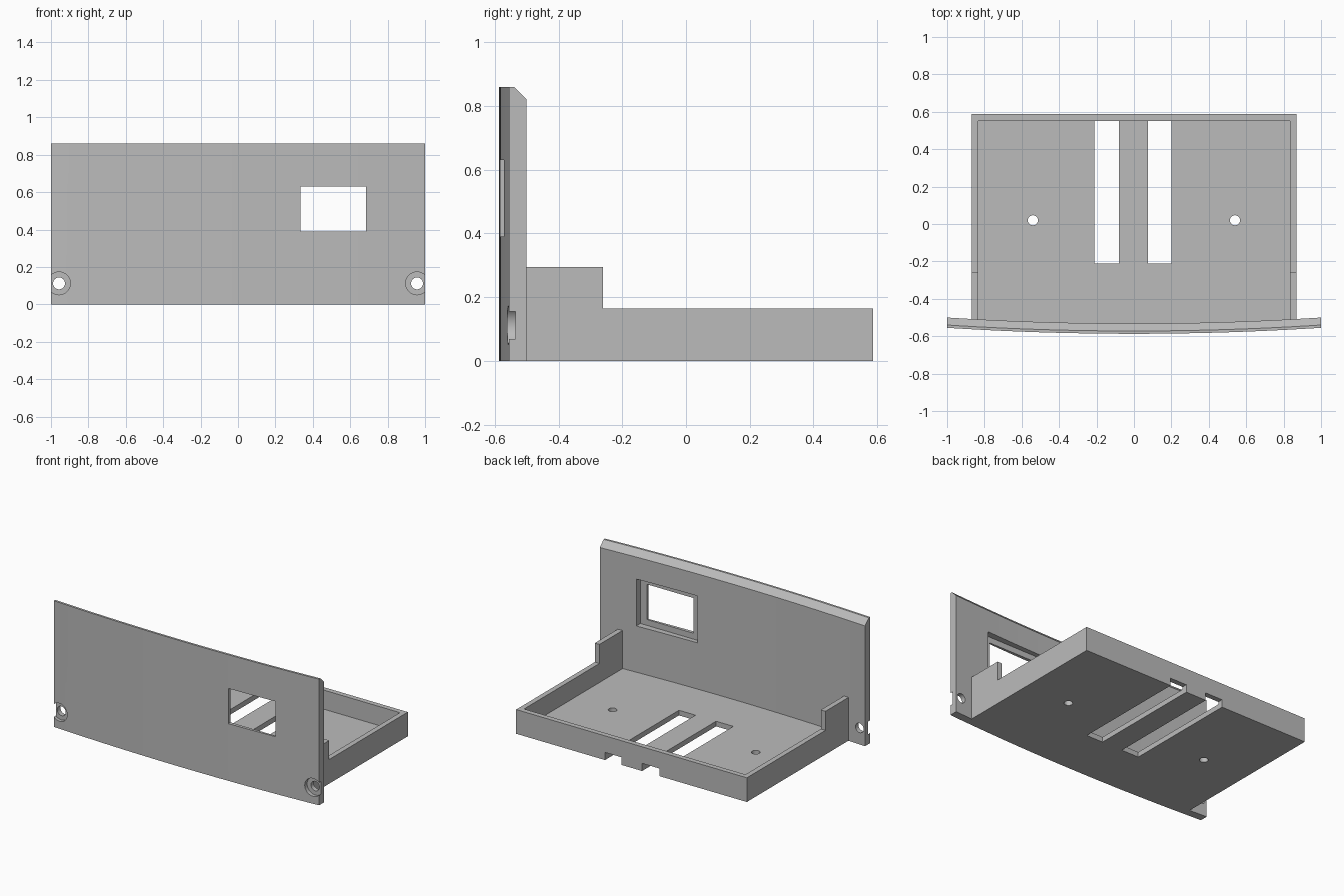
import bpy, bmesh, math
from mathutils import Matrix, Vector

cube = bpy.data.objects.get("Cube")
if cube:
    bpy.data.objects.remove(cube, do_unlink=True)

GREY = (0.5, 0.5, 0.5, 1)
mat = bpy.data.materials.new("plain grey")
mat.use_nodes = True
mat.diffuse_color = GREY
mat.node_tree.nodes["Principled BSDF"].inputs["Base Color"].default_value = GREY


def finish(name, bm):
    bmesh.ops.recalc_face_normals(bm, faces=bm.faces[:])
    mesh = bpy.data.meshes.new(name)
    bm.to_mesh(mesh)
    bm.free()
    mesh.materials.append(mat)
    obj = bpy.data.objects.new(name, mesh)
    bpy.context.collection.objects.link(obj)
    return obj


def sweep(name, profile, xs, bend=lambda x: 0):
    """Carry a y-z profile along x, shifting it in y by bend(x)."""
    bm = bmesh.new()
    rings = [[bm.verts.new((x, y + bend(x), z)) for y, z in profile] for x in xs]
    n = len(profile)
    for a, b in zip(rings, rings[1:]):
        for i in range(n):
            j = (i + 1) % n
            bm.faces.new((a[i], a[j], b[j], b[i]))
    bm.faces.new(rings[0])
    bm.faces.new(rings[-1][::-1])
    return finish(name, bm)


def box(x0, x1, y0, y1, z0, z1):
    return sweep("cutter", [(y0, z0), (y1, z0), (y1, z1), (y0, z1)], (x0, x1))


def cylinder(center, radius, depth, axis):
    bm = bmesh.new()
    turn = Matrix.Rotation(math.pi / 2, 4, 'X') if axis == 'Y' else Matrix()
    bmesh.ops.create_cone(bm, cap_ends=True, segments=32, radius1=radius,
                          radius2=radius, depth=depth,
                          matrix=Matrix.Translation(Vector(center)) @ turn)
    return finish("cutter", bm)


def cut(obj, cutter, keep=False):
    cutter.hide_render = True
    mod = obj.modifiers.new("cut", 'BOOLEAN')
    mod.operation = 'DIFFERENCE'
    mod.solver = 'EXACT'
    mod.object = cutter
    bpy.context.view_layer.objects.active = obj
    bpy.ops.object.modifier_apply(modifier=mod.name)
    cutter.hide_render = False
    if not keep:
        bpy.data.objects.remove(cutter, do_unlink=True)


# Bowed front panel with a bevelled top back edge
FRONT, THICK, TOP, BEVEL = -0.587, 0.055, 0.86, 0.04
panel = sweep("front_panel",
              [(0, 0), (THICK, 0), (THICK, TOP - BEVEL), (THICK - BEVEL, TOP), (0, TOP)],
              [-1 + i / 12 for i in range(25)],
              lambda x: FRONT + 0.032 * x * x)

# Tray with taller side walls beside the panel
WALL, FLOOR, BACK, SIDE = 0.035, 0.035, 0.587, 0.87
tray = sweep("tray",
             [(-0.545, 0), (BACK, 0), (BACK, 0.165), (-0.26, 0.165),
              (-0.26, 0.295), (-0.545, 0.295)], (-SIDE, SIDE))
cut(tray, box(WALL - SIDE, SIDE - WALL, -0.7, BACK - WALL, FLOOR, 1))
cut(tray, panel, keep=True)

# Two floor slots that notch the back wall, and two mounting holes
for x0, x1 in ((-0.21, -0.08), (0.075, 0.2)):
    cut(tray, box(x0, x1, -0.21, 0.7, -0.1, 0.052))
for side in (-1, 1):
    cut(tray, cylinder((side * 0.54, 0.02, 0), 0.027, 0.3, 'Z'))

# Display window with a wider recess behind it
cut(panel, box(0.335, 0.685, -0.8, -0.3, 0.39, 0.63))
cut(panel, box(0.285, 0.735, -0.56, -0.3, 0.35, 0.67))

# Counterbored screw holes in the lower corners
for side in (-1, 1):
    cut(panel, cylinder((side * 0.957, -0.635, 0.112), 0.061, 0.2, 'Y'))
    cut(panel, cylinder((side * 0.957, -0.5, 0.112), 0.032, 0.5, 'Y'))

for obj in (panel, tray):
    bpy.ops.object.select_all(action='DESELECT')
    obj.select_set(True)
    bpy.context.view_layer.objects.active = obj
    bpy.ops.object.shade_smooth_by_angle(angle=math.radians(25))
